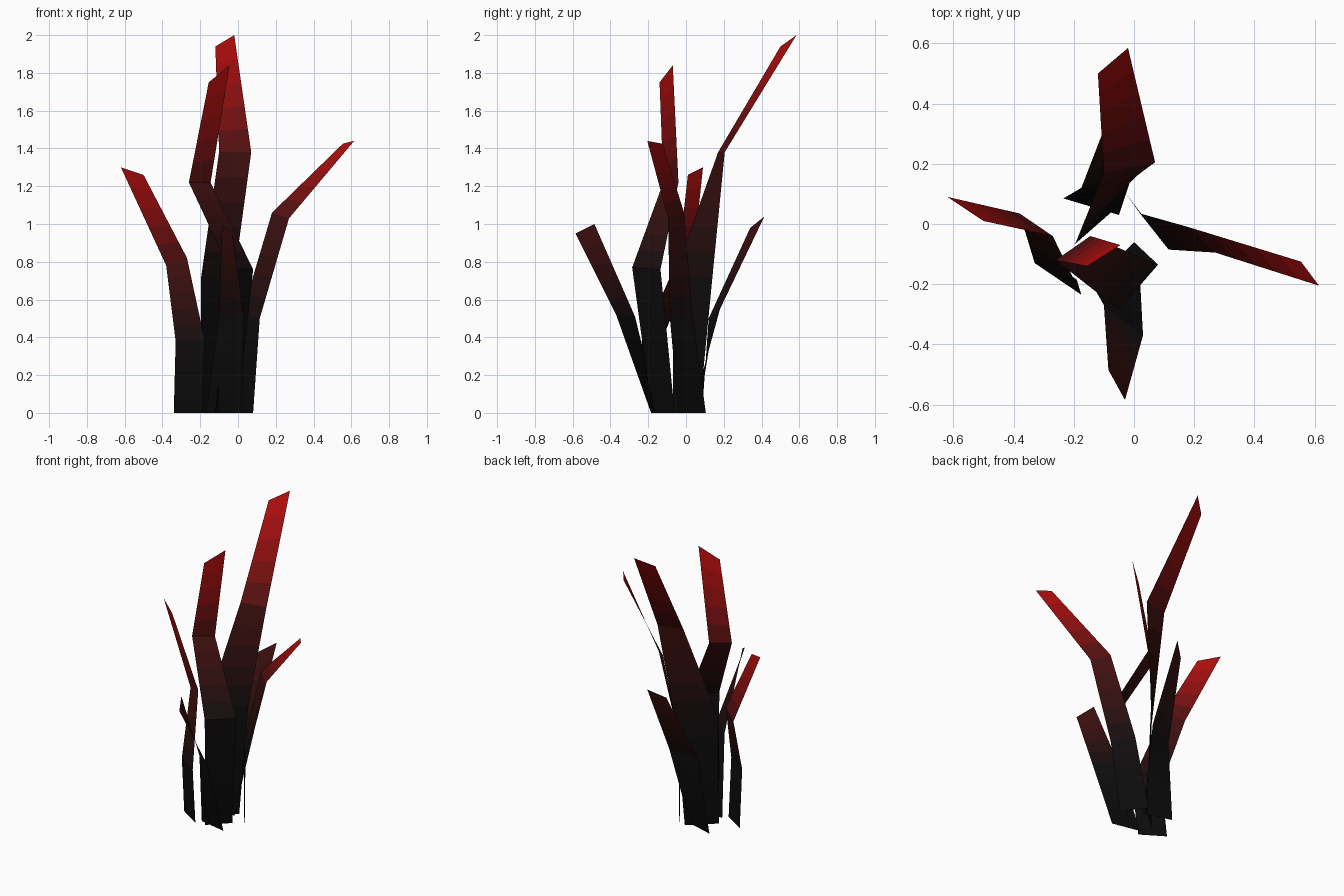
import bpy
from mathutils import Vector

if "Cube" in bpy.data.objects:
    bpy.data.objects.remove(bpy.data.objects["Cube"])

BANDS = 5          # colour bands per blade segment
LEVELS = [Vector((.003, .003, .003)), Vector((.005, .004, .004)),
          Vector((.055, .005, .005)), Vector((.48, .004, .004))]

# one shared material per band, black at the root to red at the tip
mats = []
for i in range(BANDS * 3):
    t = (i + .5) / BANDS
    k = int(t)
    c = LEVELS[k].lerp(LEVELS[k + 1], t - k)
    m = bpy.data.materials.new(f"leaf_tone_{i}")
    m.diffuse_color = (*c, 1)
    m.use_nodes = True
    m.node_tree.nodes["Principled BSDF"].inputs["Base Color"].default_value = m.diffuse_color
    mats.append(m)


def blade(name, left, right):
    """Flat folded leaf: two edge paths, root to tip, bridged with quads."""
    verts, faces = [], []
    n = (len(left) - 1) * BANDS
    for i in range(n + 1):
        k = min(i // BANDS, len(left) - 2)
        f = i / BANDS - k
        for edge in (left, right):
            verts.append(Vector(edge[k]).lerp(Vector(edge[k + 1]), f))
    for i in range(n):
        a = 2 * i
        faces.append((a, a + 2, a + 3, a + 1))
    me = bpy.data.meshes.new(name)
    me.from_pydata(verts, [], faces)
    # upper side of the leaf faces the sky
    if sum(p.normal.z * p.area for p in me.polygons) < 0:
        me.flip_normals()
    for m in mats[:n]:
        me.materials.append(m)
    for i, p in enumerate(me.polygons):
        p.material_index = i
    ob = bpy.data.objects.new(name, me)
    bpy.context.collection.objects.link(ob)


# tall blade leaning back
blade("tall_back_blade",
      [(-.20, -.07, 0), (-.195, -.065, .72), (-.10, .17, 1.38), (-.12, .50, 1.94)],
      [(-.04, .07, 0), (-.02, .14, .72), (.07, .205, 1.38), (-.02, .585, 2.0)])
# upright blade in the middle
blade("upright_blade",
      [(-.12, -.18, 0), (-.05, -.285, .77), (-.26, -.12, 1.22), (-.155, -.14, 1.75)],
      [(.0, -.06, 0), (.08, -.135, .76), (-.145, -.04, 1.22), (-.045, -.07, 1.84)])
# blade leaning left
blade("left_blade",
      [(-.34, -.09, 0), (-.33, -.13, .38), (-.38, .035, .78), (-.62, .09, 1.30)],
      [(-.19, -.185, 0), (-.175, -.235, .38), (-.27, -.04, .82), (-.50, .01, 1.26)])
# blade leaning right
blade("right_blade",
      [(-.03, .105, 0), (.02, .035, .52), (.18, -.01, 1.06), (.555, -.125, 1.425)],
      [(.08, -.04, 0), (.115, -.085, .50), (.27, -.095, 1.03), (.615, -.205, 1.44)])
# short blade leaning forward
blade("short_front_blade",
      [(-.17, -.145, 0), (-.10, -.27, .51), (-.085, -.485, 1.0)],
      [(.02, -.185, 0), (.03, -.37, .52), (-.03, -.585, .95)])
# short blade leaning back
blade("short_back_blade",
      [(-.235, .085, 0), (-.175, .12, .50), (-.09, .34, .98)],
      [(-.05, .03, 0), (.0, .18, .55), (.0, .415, 1.04)])
